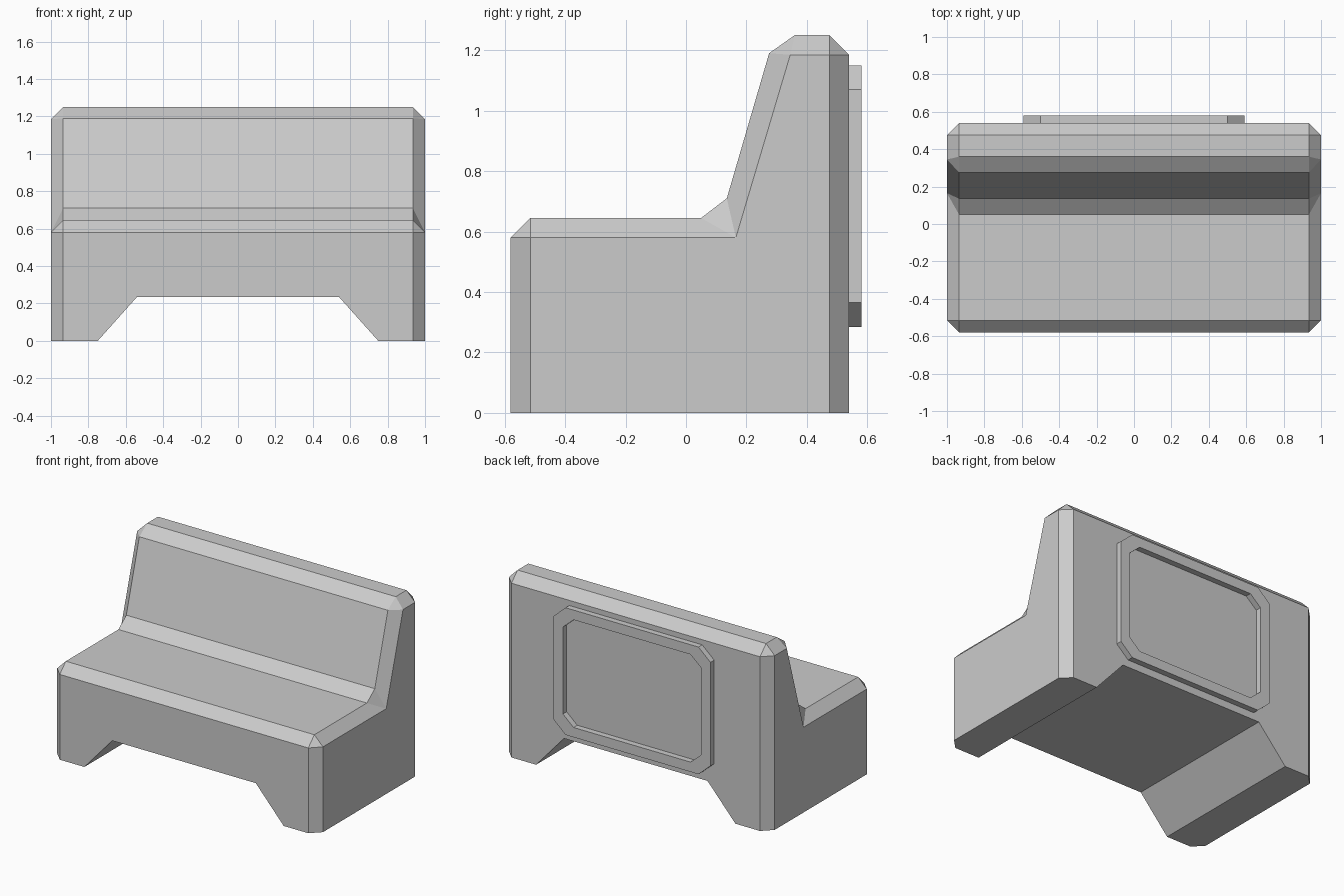
import bpy
import bmesh

cube = bpy.data.objects.get("Cube")
if cube:
    bpy.data.objects.remove(cube, do_unlink=True)

grey = bpy.data.materials.new("plain grey")
grey.use_nodes = True
grey.diffuse_color = (0.6, 0.6, 0.6, 1)
grey.node_tree.nodes["Principled BSDF"].inputs["Base Color"].default_value = (0.6, 0.6, 0.6, 1)


def finish(bm, name):
    bmesh.ops.recalc_face_normals(bm, faces=bm.faces)
    mesh = bpy.data.meshes.new(name)
    bm.to_mesh(mesh)
    bm.free()
    mesh.materials.append(grey)
    obj = bpy.data.objects.new(name, mesh)
    bpy.context.collection.objects.link(obj)
    return obj


# Side profiles (y, z): the wide middle section and the smaller end faces
INNER_X, OUTER_X = 0.935, 1.0
inner = [(-0.58, 0), (-0.58, 0.58), (-0.515, 0.645), (0.05, 0.645), (0.135, 0.71),
         (0.275, 1.19), (0.36, 1.25), (0.475, 1.25), (0.54, 1.185), (0.54, 0)]
outer = [(-0.515, 0), (-0.515, 0.58), (0.165, 0.58), (0.345, 1.185), (0.475, 1.185), (0.475, 0)]
# Index of the end-face corner that each profile point is chamfered towards
corner = [0, 1, 1, 2, 2, 3, 3, 4, 4, 5]
# Archway (x, z) cut through the base from front to back
arch = [(-0.75, 0), (-0.54, 0.235), (0.54, 0.235), (0.75, 0)]

# Bench body with chamfered ends
bm = bmesh.new()
rings = {}
for s in (-1, 1):
    a = [bm.verts.new((s * INNER_X, y, z)) for y, z in inner]
    b = [bm.verts.new((s * OUTER_X, y, z)) for y, z in outer]
    rings[s] = (a, b)
    bm.faces.new(b)
    for i in range(len(inner) - 1):
        j, k = corner[i], corner[i + 1]
        loop = [a[i], a[i + 1], b[j]] if j == k else [a[i], a[i + 1], b[k], b[j]]
        bm.faces.new(loop)
left, right = rings[-1][0], rings[1][0]
for i in range(1, len(inner) - 2):
    bm.faces.new([left[i], left[i + 1], right[i + 1], right[i]])

# Front and back walls, arch soffit and feet
front = [bm.verts.new((x, inner[0][0], z)) for x, z in arch]
back = [bm.verts.new((x, inner[-1][0], z)) for x, z in arch]
bm.faces.new([left[1], left[0]] + front + [right[0], right[1]])
bm.faces.new([left[-2], left[-1]] + back + [right[-1], right[-2]])
for i in range(3):
    bm.faces.new([front[i], front[i + 1], back[i + 1], back[i]])
for s, i in ((-1, 0), (1, 3)):
    a, b = rings[s]
    bm.faces.new([front[i], a[0], b[0], b[-1], a[-1], back[i]])
finish(bm, "bench_body")


# Raised octagonal frame on the back of the backrest
def octagon(bm, y, hx, hz, cx, cz, mid=0.7175):
    pts = [(hx, hz - cz), (hx - cx, hz), (cx - hx, hz), (-hx, hz - cz),
           (-hx, cz - hz), (cx - hx, -hz), (hx - cx, -hz), (hx, cz - hz)]
    return [bm.verts.new((x, y, mid + z)) for x, z in pts]


bm = bmesh.new()
loops = []
for hx, hz, cx, cz, depths in ((0.59, 0.4325, 0.09, 0.08, (0.54, 0.58)),
                               (0.52, 0.366, 0.08, 0.07, (0.58, 0.54))):
    loops += [octagon(bm, y, hx, hz, cx, cz) for y in depths]
for n in range(4):
    p, q = loops[n], loops[(n + 1) % 4]
    for i in range(8):
        j = (i + 1) % 8
        bm.faces.new([p[i], p[j], q[j], q[i]])
finish(bm, "back_frame")
